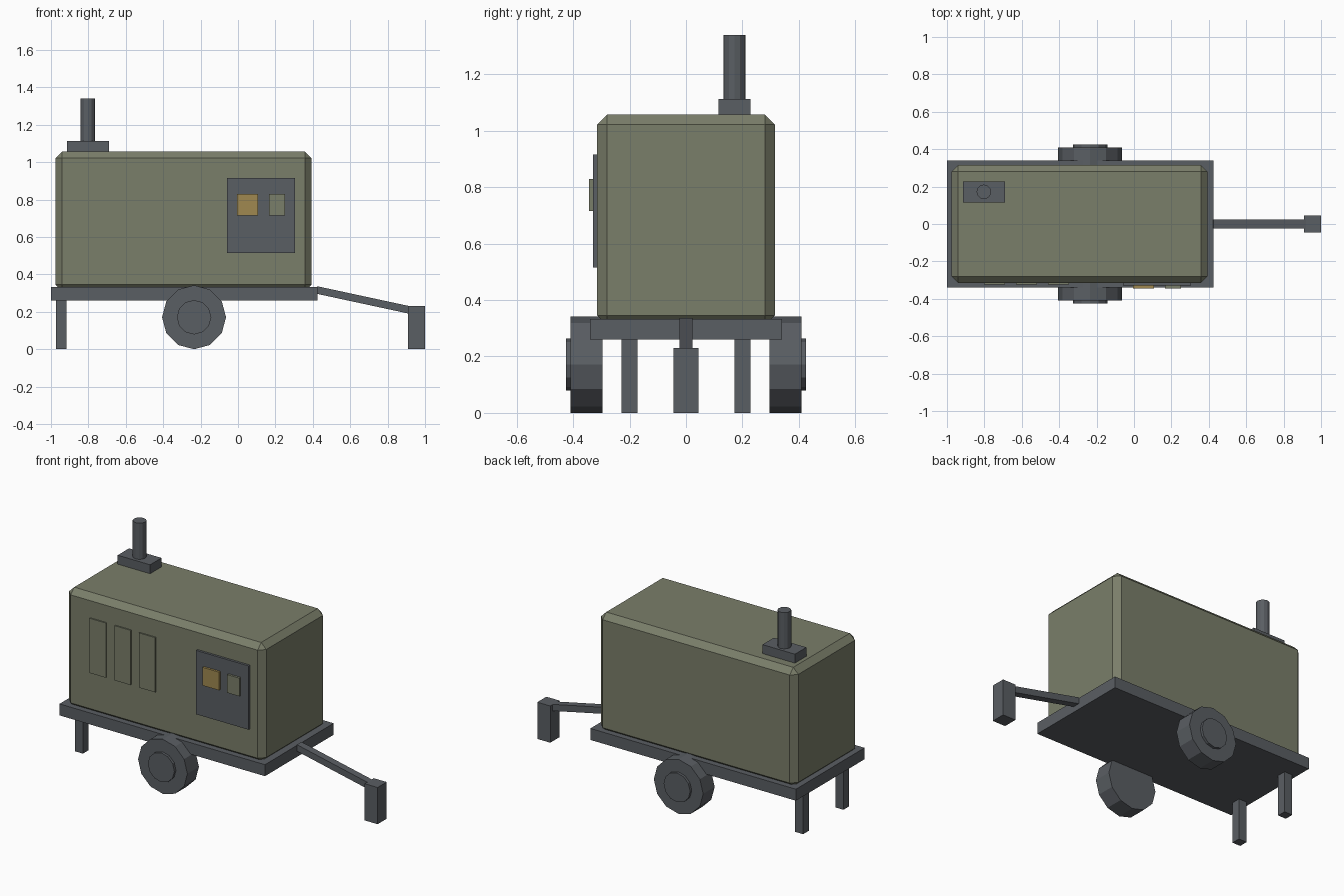
import bpy
import math

old = bpy.data.objects.get("Cube")
if old:
    bpy.data.objects.remove(old, do_unlink=True)


def material(name, rgb):
    m = bpy.data.materials.new(name)
    m.use_nodes = True
    m.diffuse_color = (*rgb, 1)
    m.node_tree.nodes["Principled BSDF"].inputs["Base Color"].default_value = (*rgb, 1)
    return m


olive = material("olive paint", (0.195, 0.209, 0.144))
grey = material("dark grey metal", (0.102, 0.112, 0.125))
yellow = material("mustard yellow", (0.35, 0.25, 0.08))


def finish(name, mat):
    ob = bpy.context.object
    ob.name = ob.data.name = name
    ob.data.materials.append(mat)
    return ob


def box(name, mat, x, y, z):
    """Box from (min, max) pairs along each axis."""
    ranges = (x, y, z)
    bpy.ops.mesh.primitive_cube_add(size=1, location=[(a + b) / 2 for a, b in ranges])
    ob = finish(name, mat)
    ob.scale = [b - a for a, b in ranges]
    bpy.ops.object.transform_apply(location=False, rotation=False, scale=True)
    return ob


def cylinder(name, mat, radius, depth, loc, rot=(0, 0, 0)):
    bpy.ops.mesh.primitive_cylinder_add(vertices=12, radius=radius, depth=depth,
                                        location=loc, rotation=rot)
    return finish(name, mat)


# Chassis and chamfered housing
box("chassis", grey, (-1, 0.425), (-0.34, 0.34), (0.26, 0.332))
housing = box("housing", olive, (-0.975, 0.392), (-0.315, 0.315), (0.31, 1.057))
bevel = housing.modifiers.new("chamfer", "BEVEL")
bevel.width = 0.035
bevel.segments = 1

# Wheels, hubs and rear legs on both sides
for side, label in ((-1, "right"), (1, "left")):
    turn = (math.pi / 2, 0, 0)
    cylinder("wheel_" + label, grey, 0.171, 0.114, (-0.235, side * 0.353, 0.171), turn)
    cylinder("hub_" + label, grey, 0.092, 0.06, (-0.235, side * 0.396, 0.171), turn)
    y = side * 0.2
    box("leg_" + label, grey, (-0.972, -0.916), (y - 0.028, y + 0.028), (0, 0.27))

# Sloping tow bar with its foot
start, end = (0.42, 0.317), (0.94, 0.205)
dx, dz = end[0] - start[0], end[1] - start[1]
length = math.hypot(dx, dz)
bar = box("tow_bar", grey, (-length / 2, length / 2), (-0.023, 0.023), (-0.02, 0.02))
bar.location = ((start[0] + end[0]) / 2, 0, (start[1] + end[1]) / 2)
bar.rotation_euler.y = -math.atan2(dz, dx)
box("tow_foot", grey, (0.91, 1), (-0.045, 0.045), (0, 0.23))

# Exhaust
box("exhaust_base", grey, (-0.915, -0.69), (0.115, 0.228), (1.05, 1.113))
cylinder("exhaust_pipe", grey, 0.039, 0.24, (-0.803, 0.172, 1.22))

# Vent plates along the front
for i in range(3):
    x = -0.803 + i * 0.171
    box(f"vent_{i + 1}", olive, (x, x + 0.113), (-0.323, -0.31), (0.572, 0.915))

# Control panel with display and switch plate
box("control_panel", grey, (-0.06, 0.305), (-0.33, -0.31), (0.515, 0.915))
box("display", yellow, (-0.005, 0.108), (-0.344, -0.325), (0.715, 0.829))
box("switch_plate", olive, (0.165, 0.25), (-0.344, -0.325), (0.715, 0.829))
